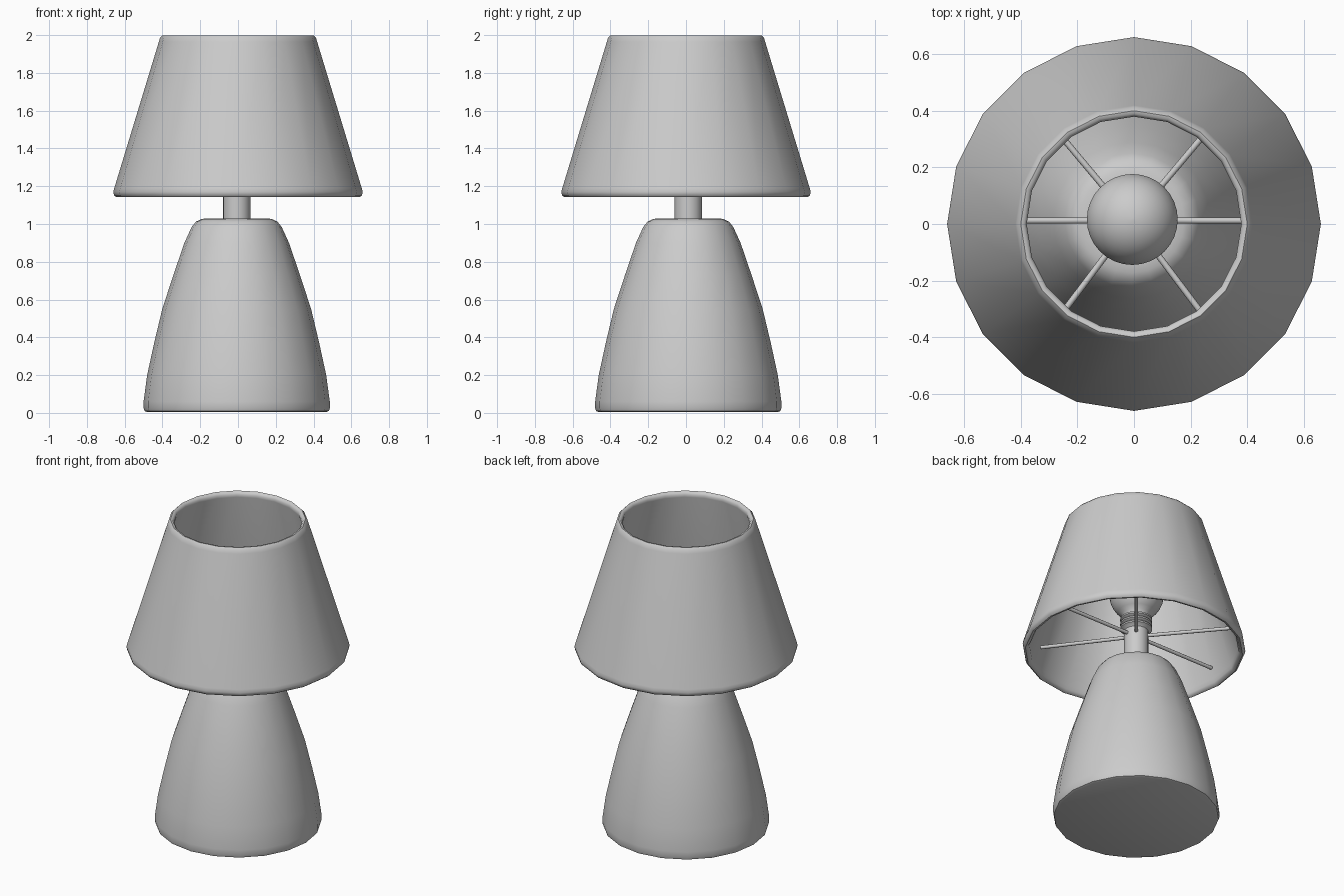
import bpy, bmesh, math
from mathutils import Vector, Matrix

if "Cube" in bpy.data.objects:
    bpy.data.objects.remove(bpy.data.objects["Cube"])

CX, CY = -0.007, 0.012   # axis of the stand, slightly off the shade axis


def finish(name, bm, loc, angle):
    bmesh.ops.recalc_face_normals(bm, faces=bm.faces[:])
    mesh = bpy.data.meshes.new(name)
    bm.to_mesh(mesh)
    bm.free()
    ob = bpy.data.objects.new(name, mesh)
    ob.location = loc
    bpy.context.collection.objects.link(ob)
    bpy.ops.object.select_all(action='DESELECT')
    ob.select_set(True)
    bpy.context.view_layer.objects.active = ob
    bpy.ops.object.shade_smooth_by_angle(angle=math.radians(angle))
    return ob


def lathe(name, profile, sides=20, loc=(0, 0, 0), loop=False, angle=50):
    """Revolve (radius, height) points; close as a loop, or with end caps."""
    bm = bmesh.new()
    rings = []
    for r, z in profile:
        rings.append([bm.verts.new((r * math.cos(math.tau * i / sides),
                                    r * math.sin(math.tau * i / sides), z))
                      for i in range(sides)])
    pairs = list(zip(rings, rings[1:]))
    if loop:
        pairs.append((rings[-1], rings[0]))
    for a, b in pairs:
        for i in range(sides):
            j = (i + 1) % sides
            bm.faces.new((a[i], a[j], b[j], b[i]))
    if not loop:
        bm.faces.new(rings[0])
        bm.faces.new(rings[-1])
    return finish(name, bm, loc, angle)


# Tapered body
lathe("base", [(0.475, 0.005), (0.488, 0.01), (0.493, 0.025), (0.493, 0.06),
               (0.474, 0.2), (0.437, 0.37), (0.394, 0.55), (0.335, 0.73),
               (0.277, 0.9), (0.238, 0.985), (0.215, 1.013), (0.185, 1.027),
               (0.15, 1.03)], loc=(CX, CY, -0.005 + 0.005))

# Neck tube
lathe("neck", [(0.072, 1.0), (0.072, 1.34)], loc=(CX, CY, 0))

# Hollow shade with rounded rims
lathe("shade", [(0.644, 1.142), (0.656, 1.152), (0.660, 1.170), (0.655, 1.19),
                (0.419, 1.965), (0.413, 1.985), (0.400, 1.998), (0.388, 1.996),
                (0.379, 1.982), (0.379, 1.965),
                (0.617, 1.185), (0.620, 1.160), (0.630, 1.145)], loop=True)

# Threaded socket under the bulb
thread = [(0.07, 1.27)]
for k in range(3):
    z = 1.28 + 0.03 * k
    thread += [(0.08, z), (0.095, z + 0.008), (0.095, z + 0.018), (0.08, z + 0.026)]
thread.append((0.07, 1.375))
lathe("socket", thread, sides=24, loc=(CX, CY, 0), angle=40)

# Round bulb
R, ZC = 0.161, 1.52
bulb = [(0.075, 1.35)]
for k in range(15):
    a = math.radians(-58 + 146 * k / 14)
    bulb.append((R * math.cos(a), ZC + R * math.sin(a)))
lathe("bulb", bulb, sides=32, loc=(-0.006, 0.016, 0), angle=60)

# Six spokes carrying the shade
for n, deg in enumerate((0, 50, 130, 180, 233, 307)):
    bm = bmesh.new()
    inner, outer = 0.06, 0.58
    turn = (Matrix.Rotation(math.radians(deg), 4, 'Z')
            @ Matrix.Translation(((inner + outer) / 2, 0, 0))
            @ Matrix.Rotation(math.pi / 2, 4, 'Y'))
    bmesh.ops.create_cone(bm, cap_ends=True, segments=12, radius1=0.011,
                          radius2=0.011, depth=outer - inner, matrix=turn)
    finish(f"spoke_{n + 1}", bm, (CX, CY, 1.24), 40)
